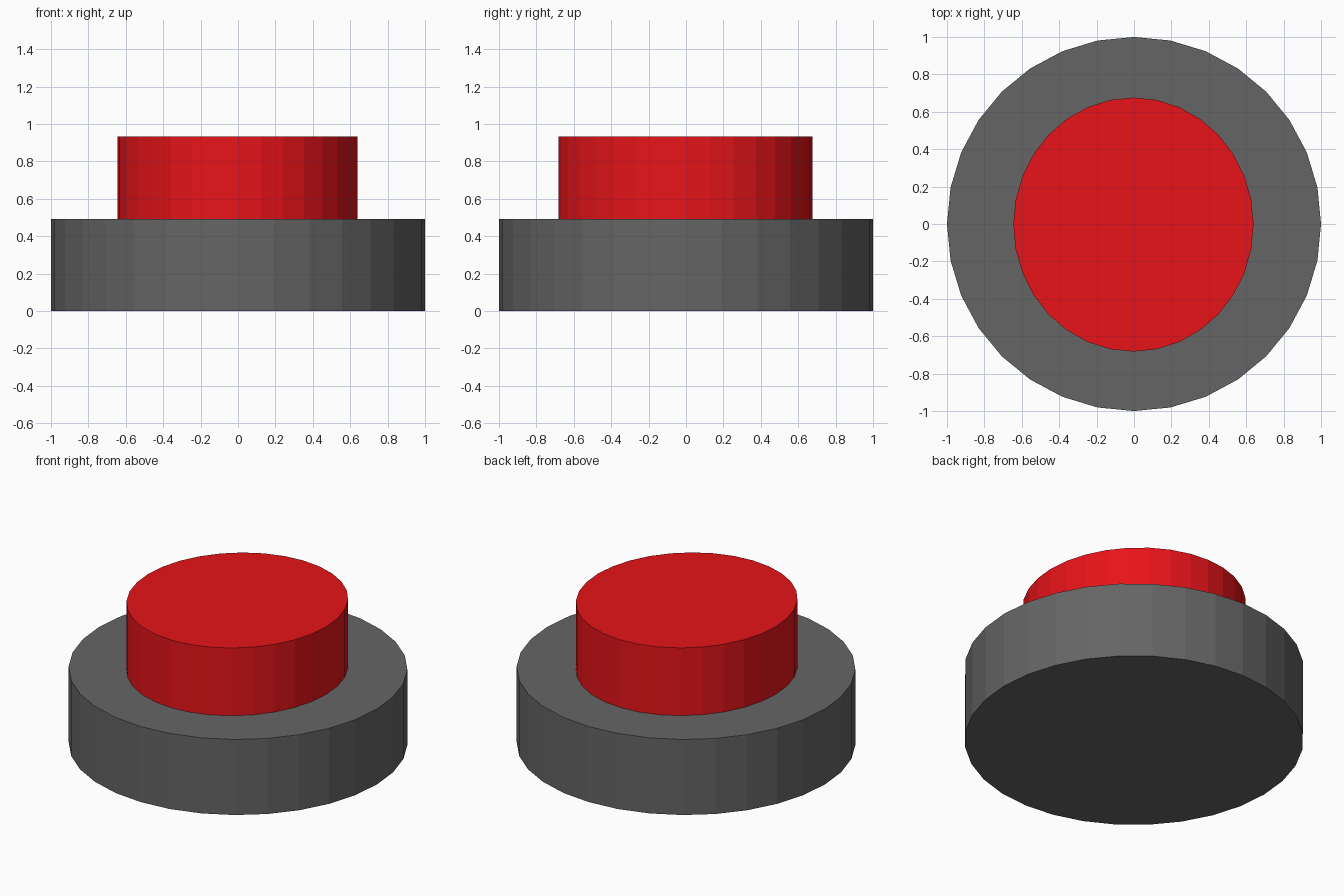
import bpy

if "Cube" in bpy.data.objects:
    bpy.data.objects.remove(bpy.data.objects["Cube"])


def material(name, color):
    mat = bpy.data.materials.new(name)
    mat.diffuse_color = color
    mat.use_nodes = True
    mat.node_tree.nodes["Principled BSDF"].inputs["Base Color"].default_value = mat.diffuse_color
    return mat


def disc(name, center, rx, ry, z0, z1, mat):
    """Flat-shaded 32-sided cylinder with elliptical radii."""
    bpy.ops.mesh.primitive_cylinder_add(
        vertices=32, radius=1, depth=1,
        location=(center[0], center[1], (z0 + z1) / 2))
    obj = bpy.context.object
    obj.name = name
    obj.scale = (rx, ry, z1 - z0)
    bpy.ops.object.transform_apply(location=False, rotation=False, scale=True)
    obj.data.materials.append(mat)
    return obj


# Grey housing
disc("base", (0, 0), 1.0, 1.0, 0.0, 0.492,
     material("dark_grey", (0.13, 0.13, 0.13, 1)))

# Red push button, slightly oval, seated in the housing
disc("button", (-0.003, -0.003), 0.642, 0.679, 0.47, 0.933,
     material("red", (0.8, 0.007, 0.01, 1)))
